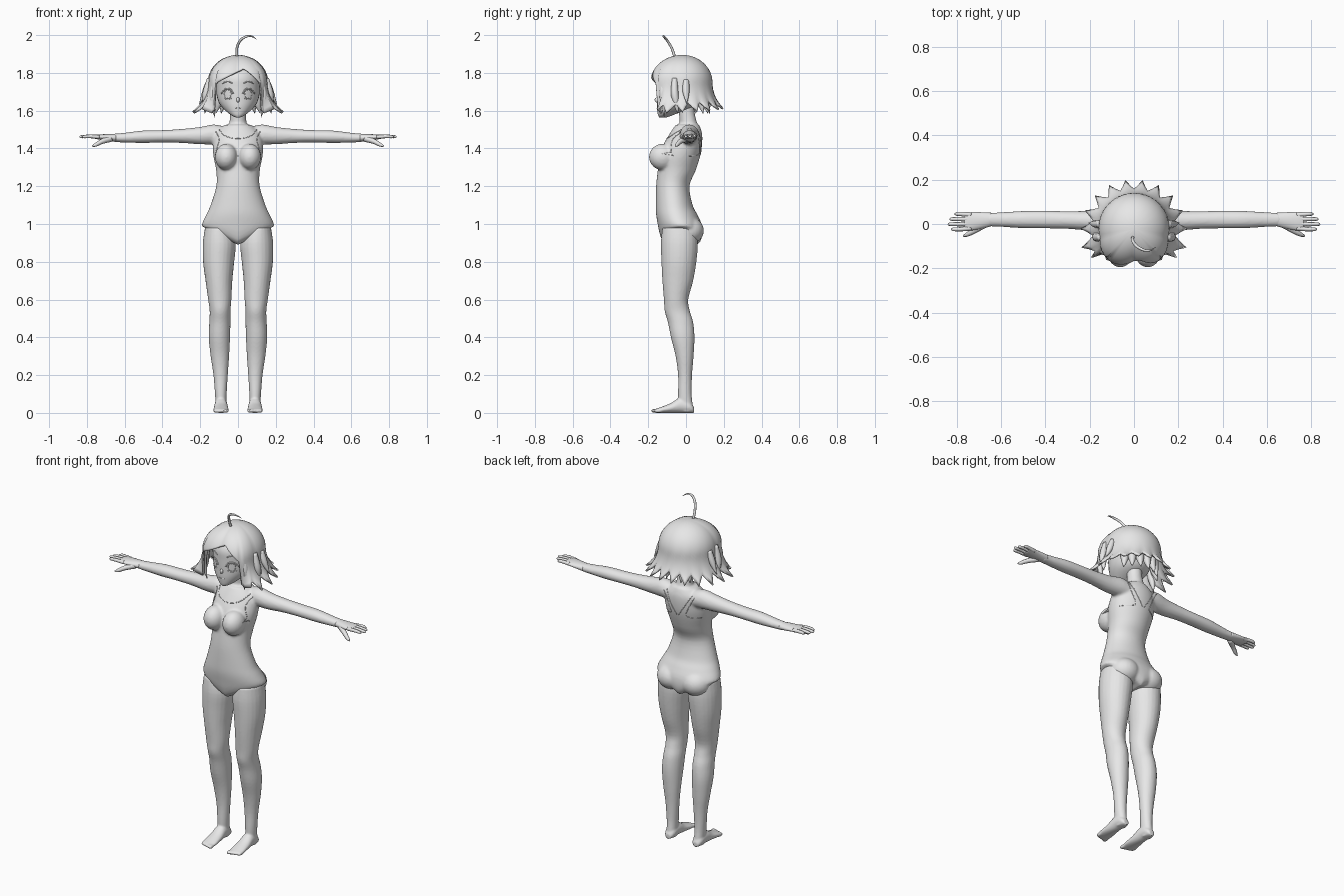
import bpy, bmesh, math
from mathutils import Vector, Matrix
from mathutils.bvhtree import BVHTree

if "Cube" in bpy.data.objects:
    bpy.data.objects.remove(bpy.data.objects["Cube"])

grey = bpy.data.materials.new("plain grey")
grey.diffuse_color = (0.8, 0.8, 0.8, 1)
grey.use_nodes = True
grey.node_tree.nodes["Principled BSDF"].inputs["Base Color"].default_value = grey.diffuse_color


def smooth(rows, k=4):
    """Catmull-Rom interpolation of a short table of rows."""
    out = []
    for i in range(len(rows) - 1):
        a, b, c, d = (rows[max(i - 1, 0)], rows[i], rows[i + 1], rows[min(i + 2, len(rows) - 1)])
        for j in range(k):
            t = j / k
            out.append([0.5 * (2 * q + (r - p) * t + (2 * p - 5 * q + 4 * r - s) * t * t
                               + (3 * q - p - 3 * r + s) * t ** 3) for p, q, r, s in zip(a, b, c, d)])
    return out + [list(rows[-1])]


def loft(bm, rings):
    """Skin a list of point rings and close both ends with strips."""
    vs = [[bm.verts.new(p) for p in r] for r in rings]
    n = len(vs[0])
    for a, b in zip(vs, vs[1:]):
        for i in range(n):
            bm.faces.new((a[i], a[(i + 1) % n], b[(i + 1) % n], b[i]))
    for r in (vs[0], vs[-1]):
        bm.faces.new((r[0], r[1], r[n - 1]))
        for i in range(1, n // 2 - 1):
            bm.faces.new((r[i], r[i + 1], r[n - i - 1], r[n - i]))
        bm.faces.new((r[n // 2 - 1], r[n // 2], r[n // 2 + 1]))


def ring(c, u, v, n=24):
    c, u, v = Vector(c), Vector(u), Vector(v)
    return [c + u * math.cos(i * math.tau / n) + v * math.sin(i * math.tau / n) for i in range(n)]


def tube(bm, rows, n=8, k=4):
    """Tapered tube through rows of x, y, z, radius."""
    rows = smooth(rows, k)
    rings = []
    for i, r in enumerate(rows):
        t = Vector(rows[min(i + 1, len(rows) - 1)][:3]) - Vector(rows[max(i - 1, 0)][:3])
        u = t.cross(Vector((0, 1, 0))).normalized()
        rings.append(ring(r[:3], u * r[3], t.cross(u).normalized() * r[3], n))
    loft(bm, rings)


def ball(bm, c, s):
    bmesh.ops.create_uvsphere(bm, u_segments=24, v_segments=16, radius=1,
                              matrix=Matrix.Translation(c) @ Matrix.Diagonal((*s, 1)))


def finish(name, bm, voxel=0, passes=4, solid=0):
    bmesh.ops.recalc_face_normals(bm, faces=bm.faces)
    me = bpy.data.meshes.new(name)
    bm.to_mesh(me)
    bm.free()
    ob = bpy.data.objects.new(name, me)
    bpy.context.collection.objects.link(ob)
    if voxel:
        m = ob.modifiers.new("blend", 'REMESH')
        m.mode, m.voxel_size = 'VOXEL', voxel
        m = ob.modifiers.new("soften", 'SMOOTH')
        m.factor, m.iterations = 0.5, passes
    if solid:
        m = ob.modifiers.new("thickness", 'SOLIDIFY')
        m.thickness, m.offset = solid, -1
    if ob.modifiers:
        dg = bpy.context.evaluated_depsgraph_get()
        me = bpy.data.meshes.new_from_object(ob.evaluated_get(dg))
        ob.modifiers.clear()
        ob.data = me
    me.materials.clear()
    me.materials.append(grey)
    me.shade_smooth()
    return ob


def surface(ob):
    bm = bmesh.new()
    bm.from_mesh(ob.data)
    tree = BVHTree.FromBMesh(bm)
    bm.free()
    return tree


def trim(bm, tree, pts, side, r=0.002):
    """Fine line laid on a surface, from x, z points cast along y."""
    rows = []
    for x, z in smooth(pts, 5):
        hit = tree.ray_cast(Vector((x, side, z)), Vector((0, -side, 0)))[0]
        if hit:
            rows.append((*hit, r))
    if len(rows) > 2:
        tube(bm, rows, 6, 1)


# Torso, bust, neck and arms blended into one surface
bm = bmesh.new()
torso = [(.89, .175, -.10, .06, .09), (.91, .185, -.125, .078, .075), (.95, .191, -.14, .087, .04),
         (1.0, .187, -.15, .082, .01), (1.05, .168, -.158, .06, 0), (1.1, .145, -.16, .035, 0),
         (1.2, .115, -.158, .018, 0), (1.28, .115, -.15, .05, 0), (1.36, .13, -.14, .075, 0),
         (1.42, .133, -.12, .085, 0), (1.48, .12, -.085, .085, 0), (1.525, .07, -.055, .07, 0)]
rings = []
for z, rx, yf, yb, lift in smooth(torso):
    r = ring((0, (yf + yb) / 2, z), (rx, 0, 0), (0, (yb - yf) / 2, 0), 48)
    for p in r:
        p.z += lift * abs(p.x) / rx
    rings.append(r)
loft(bm, rings)
tube(bm, [(0, .015, 1.47, .06), (0, .012, 1.53, .047), (0, .005, 1.58, .042), (0, 0, 1.64, .042)], 24)
arm = [(.08, 1.468, .05, .02, .05), (.13, 1.474, .053, .018, .05), (.2, 1.468, .046, .015, .045),
       (.3, 1.466, .037, .018, .04), (.4, 1.464, .033, .02, .04), (.5, 1.462, .033, .02, .039),
       (.6, 1.457, .026, .02, .033), (.665, 1.456, .021, .02, .031)]
for s in (-1, 1):
    ball(bm, (s * .062, -.123, 1.355), (.06, .073, .07))
    ball(bm, (s * .08, .01, .965), (.085, .085, .075))
    loft(bm, [ring((s * x, yc, zc), (0, ry, 0), (0, 0, rz)) for x, zc, rz, yc, ry in smooth(arm)])
body = finish("torso_and_arms", bm, 0.0075)

# Swimsuit seams
bm = bmesh.new()
tree = surface(body)
trim(bm, tree, [(-.1, 1.5), (-.065, 1.465), (0, 1.452), (.065, 1.465), (.1, 1.5)], -1)
for s in (-1, 1):
    trim(bm, tree, [(s * .118, 1.49), (s * .1, 1.45), (s * .112, 1.40), (s * .122, 1.36)], -1)
    trim(bm, tree, [(s * .085, 1.5), (s * .045, 1.43), (s * .005, 1.37)], 1)
    trim(bm, tree, [(s * .1, 1.49), (s * .065, 1.42), (s * .05, 1.37), (s * .115, 1.36)], 1)
finish("suit_seams", bm)

# Legs with feet and toes
leg = [(.98, .035, .175, -.125, .055), (.90, .012, .186, -.133, .063), (.80, .02, .185, -.13, .055),
       (.70, .03, .172, -.125, .038), (.60, .035, .158, -.117, .012), (.54, .04, .150, -.113, .02),
       (.48, .04, .152, -.096, .038), (.4, .042, .155, -.08, .045), (.3, .047, .145, -.055, .04),
       (.2, .054, .13, -.042, .032), (.1, .06, .122, -.042, .03), (.04, .062, .118, -.04, .036),
       (.004, .066, .114, -.03, .036)]
foot = [(.042, .018, .03), (.02, .03, .06), (-.03, .034, .08), (-.08, .038, .052),
        (-.13, .042, .032), (-.165, .038, .02)]
for s, side in ((-1, "right"), (1, "left")):
    bm = bmesh.new()
    loft(bm, [ring((s * (a + b) / 2, (c + d) / 2, z), ((b - a) / 2, 0, 0), (0, (d - c) / 2, 0))
              for z, a, b, c, d in smooth(leg)])
    loft(bm, [ring((s * .09, y, h / 2), (rx, 0, 0), (0, 0, h / 2)) for y, rx, h in smooth(foot)])
    for i in range(5):
        ball(bm, (s * (.06 + i * .0155), -.165 + i * .005, .011), (.011 - i * .0008, .022, .011))
    finish(side + "_leg", bm, 0.006, 3)

    # Hand: palm, four fingers and thumb
    bm = bmesh.new()
    palm = [(.645, 1.456, .021, .02, .031), (.69, 1.458, .018, .016, .037),
            (.74, 1.461, .013, .012, .042), (.765, 1.462, .009, .012, .04)]
    loft(bm, [ring((s * x, yc, zc), (0, ry, 0), (0, 0, rz)) for x, zc, rz, yc, ry in smooth(palm)])
    for y, tip in ((.041, .81), (.021, .832), (.001, .84), (-.019, .825)):
        y2 = y * 1.15 - .002
        tube(bm, [(s * .735, y, 1.461, .011), (s * .785, y2, 1.464, .0095),
                  (s * (tip - .01), y2, 1.462, .008), (s * tip, y2, 1.461, .003)])
    tube(bm, [(s * .675, 0, 1.452, .018), (s * .72, -.03, 1.437, .013),
              (s * .752, -.047, 1.42, .01), (s * .77, -.054, 1.412, .004)])
    finish(side + "_hand", bm)

# Head with pointed chin and small nose
bm = bmesh.new()
head = [(1.565, .014, -.142, -.10), (1.58, .042, -.149, -.06), (1.62, .086, -.154, .04),
        (1.66, .108, -.154, .08), (1.72, .118, -.154, .105), (1.78, .122, -.15, .115),
        (1.84, .1, -.11, .09), (1.87, .06, -.07, .06)]
loft(bm, [ring((0, (f + b) / 2, z), (rx, 0, 0), (0, (b - f) / 2, 0), 32) for z, rx, f, b in smooth(head)])
ball(bm, (0, -.152, 1.657), (.009, .014, .014))
face = finish("head", bm)

# Eyelids, irises, brows and mouth as fine raised lines
bm = bmesh.new()
tree = surface(face)
for s in (-1, 1):
    trim(bm, tree, [(s * .025, 1.69), (s * .04, 1.713), (s * .066, 1.715), (s * .088, 1.69)], -1, .004)
    trim(bm, tree, [(s * .035, 1.665), (s * .055, 1.66), (s * .077, 1.667)], -1)
    trim(bm, tree, [(s * .03, 1.745), (s * .055, 1.755), (s * .085, 1.742)], -1, .003)
    trim(bm, tree, [(s * .055 + .018 * math.cos(a), 1.688 + .024 * math.sin(a))
                    for a in [i * math.tau / 8 for i in range(9)]], -1)
trim(bm, tree, [(-.018, 1.616), (0, 1.613), (.018, 1.616)], -1)
finish("face_lines", bm)

# Bobbed hair shell: dome above, flared jagged hem below, swept fringe in front
fringe = [(-180, 1.64), (-45, 1.61), (-40, 1.745), (-15, 1.785), (12, 1.825), (22, 1.80),
          (40, 1.745), (45, 1.61), (180, 1.64)]


def hem(a):
    for (p, zp), (q, zq) in zip(fringe, fringe[1:]):
        if a <= q:
            return zp + (zq - zp) * (a - p) / (q - p)


bm = bmesh.new()
cols, steps = 72, 18
top = bm.verts.new((0, -.02, 1.895))
grid = []
for c in range(cols):
    a = -180 + c * 5
    tooth = abs((c % 4) - 2) / 2 if abs(a) >= 45 else 0
    zb = hem(a) + (.045 * tooth - .025 if abs(a) >= 45 else 0)
    bulge = .024 * math.sin(math.pi * abs(a) / 75) if abs(a) < 75 else 0
    low = max(0, 1.75 - zb)
    sweep = math.acos(max(0, (zb - 1.75) / .145))
    col = []
    for j in range(1, steps + 1):
        d = j / steps * (sweep * .16 + low)
        phi = min(d / .16, sweep)
        drop = max(0, d - sweep * .16)
        flare = (2.3 * drop * drop + .02 * (1 - tooth) * (drop / .14) ** 3) if abs(a) > 50 else 0
        r = (.16 + bulge) * math.sin(phi) + flare
        ang = math.radians(a)
        col.append(bm.verts.new((r * math.sin(ang), -.02 - r * math.cos(ang),
                                 1.75 + .145 * math.cos(phi) - drop)))
    grid.append(col)
for c in range(cols):
    p, q = grid[c], grid[(c + 1) % cols]
    bm.faces.new((top, p[0], q[0]))
    for j in range(steps - 1):
        bm.faces.new((p[j], p[j + 1], q[j + 1], q[j]))
finish("hair_shell", bm, solid=.01)

# Loose side locks, nape locks and curled top strand
bm = bmesh.new()
for s in (-1, 1):
    tube(bm, [(s * .11, -.12, 1.79, .012), (s * .135, -.125, 1.7, .016),
              (s * .135, -.12, 1.63, .013), (s * .122, -.115, 1.565, .001)])
    tube(bm, [(s * .15, -.06, 1.77, .014), (s * .168, -.06, 1.69, .02),
              (s * .172, -.05, 1.63, .014), (s * .175, -.045, 1.585, .001)])
    tube(bm, [(s * .15, 0, 1.76, .016), (s * .172, 0, 1.70, .018), (s * .205, .005, 1.635, .001)])
for i in range(-3, 4):
    a = i * .38
    x, y = math.sin(a), math.cos(a)
    tube(bm, [(x * .11, y * .1, 1.70, .025), (x * .115, y * .11, 1.64, .02), (x * .13, y * .125, 1.585, .001)])
finish("hair_locks", bm)
bm = bmesh.new()
tube(bm, [(-.005, -.06, 1.885, .007), (-.006, -.075, 1.93, .007), (.012, -.1, 1.972, .007),
          (.045, -.118, 1.993, .006), (.075, -.118, 1.993, .004), (.097, -.105, 1.978, .001)])
finish("top_strand", bm)
